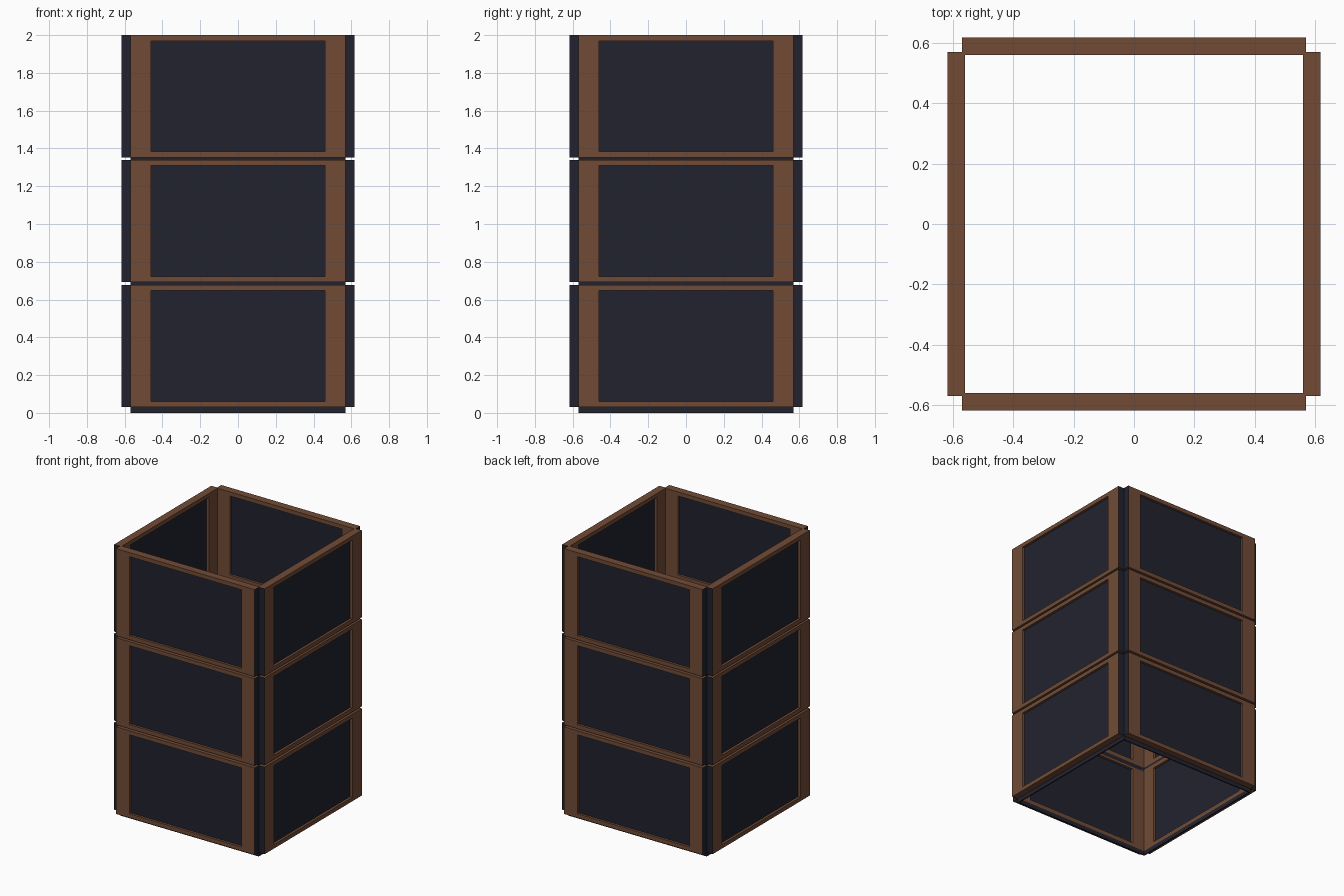
import bpy, bmesh, math
from mathutils import Matrix, Vector

if "Cube" in bpy.data.objects:
    bpy.data.objects.remove(bpy.data.objects["Cube"])

HALF = 0.57                  # half length of each wall
INNER, OUTER = 0.561, 0.618  # wall thickness range
PANE_HALF = 0.46             # half width of the dark pane
HEIGHT, RAIL = 0.647, 0.03
BASES = (0.03, 0.692, 1.353) # underside of each tier


def make_mat(name, col):
    m = bpy.data.materials.new(name)
    m.diffuse_color = (*col, 1)
    m.use_nodes = True
    m.node_tree.nodes["Principled BSDF"].inputs["Base Color"].default_value = m.diffuse_color
    return m


brown = make_mat("brown wood", (0.165, 0.071, 0.037))
dark = make_mat("dark slate", (0.0155, 0.0162, 0.027))


def add_box(bm, lo, hi):
    lo, hi = Vector(lo), Vector(hi)
    mat = Matrix.Translation((lo + hi) / 2) @ Matrix.Diagonal((*(hi - lo), 1))
    bmesh.ops.create_cube(bm, size=1, matrix=mat)


def make_part(name, boxes, mats, angle, dark_ends=False):
    bm = bmesh.new()
    for lo, hi in boxes:
        add_box(bm, lo, hi)
    if dark_ends:  # the outer end faces of the posts are dark
        bm.normal_update()
        for f in bm.faces:
            if abs(f.normal.x) > 0.9 and abs(f.calc_center_median().x) > HALF - 0.001:
                f.material_index = 1
    bmesh.ops.rotate(bm, verts=bm.verts, matrix=Matrix.Rotation(angle, 3, 'Z'))
    me = bpy.data.meshes.new(name)
    bm.to_mesh(me)
    bm.free()
    for m in mats:
        me.materials.append(m)
    bpy.context.collection.objects.link(bpy.data.objects.new(name, me))


for i, side in enumerate(("front", "right", "back", "left")):
    a = i * math.pi / 2
    for z, tier in zip(BASES, ("lower", "middle", "upper")):
        top = z + HEIGHT
        y0, y1 = -OUTER, -INNER
        # frame: two posts and two rails
        make_part(f"{side}_{tier}_frame", [
            ((-HALF, y0, z), (-PANE_HALF, y1, top)),
            ((PANE_HALF, y0, z), (HALF, y1, top)),
            ((-PANE_HALF, y0, z), (PANE_HALF, y1, z + RAIL)),
            ((-PANE_HALF, y0, top - RAIL), (PANE_HALF, y1, top)),
        ], [brown, dark], a, dark_ends=True)
        # recessed pane
        make_part(f"{side}_{tier}_pane", [
            ((-PANE_HALF, y0 + 0.018, z + RAIL), (PANE_HALF, y1 - 0.018, top - RAIL)),
        ], [dark], a)
        # narrow tongue below the frame, along the inner edge
        make_part(f"{side}_{tier}_tongue", [
            ((-HALF, -HALF, z - 0.03), (HALF, y1, z)),
        ], [dark], a)
